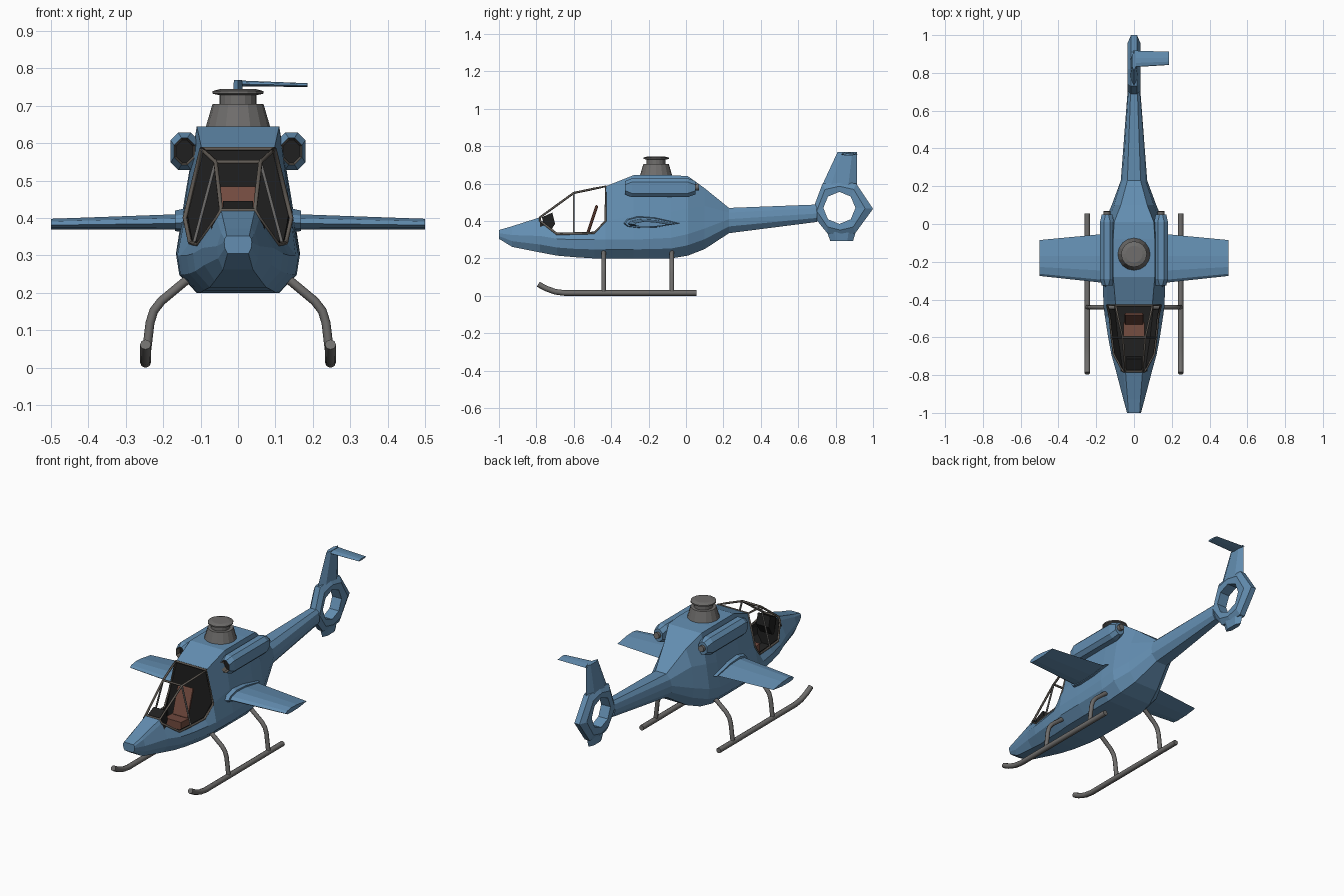
import bpy, bmesh, math
from mathutils import Vector

if "Cube" in bpy.data.objects:
    bpy.data.objects.remove(bpy.data.objects["Cube"])


def material(name, rgb):
    m = bpy.data.materials.new(name)
    m.use_nodes = True
    m.diffuse_color = (*rgb, 1)
    m.node_tree.nodes["Principled BSDF"].inputs["Base Color"].default_value = (*rgb, 1)
    return m


blue = material("blue paint", (0.125, 0.27, 0.44))
grey = material("grey metal", (0.16, 0.155, 0.15))
trim = material("window trim", (0.12, 0.105, 0.09))
black = material("black interior", (0.014, 0.014, 0.014))
brown = material("brown seat", (0.17, 0.07, 0.05))


def finish(name, bm, mats):
    bmesh.ops.recalc_face_normals(bm, faces=bm.faces)
    me = bpy.data.meshes.new(name)
    bm.to_mesh(me)
    bm.free()
    for m in mats:
        me.materials.append(m)
    ob = bpy.data.objects.new(name, me)
    bpy.context.collection.objects.link(ob)
    return ob


def loft_mesh(rings, loop=False, skip=lambda i, j: False):
    """Skin a row of equal rings; cap the ends unless the row is a loop."""
    bm = bmesh.new()
    vs = [[bm.verts.new(p) for p in ring] for ring in rings]
    n = len(vs[0])
    for i in range(len(vs) if loop else len(vs) - 1):
        a, b = vs[i], vs[(i + 1) % len(vs)]
        for j in range(n):
            if not skip(i, j):
                k = (j + 1) % n
                bm.faces.new((a[j], a[k], b[k], b[j]))
    if not loop:
        bm.faces.new(vs[0])
        bm.faces.new(vs[-1])
    return bm


def loft(name, rings, mat, **kw):
    return finish(name, loft_mesh(rings, **kw), [mat])


def tube(name, pts, r, mat, res=2, cyclic=False):
    cu = bpy.data.curves.new(name, "CURVE")
    cu.dimensions = "3D"
    cu.bevel_depth, cu.bevel_resolution, cu.use_fill_caps = r, res, True
    sp = cu.splines.new("POLY")
    sp.points.add(len(pts) - 1)
    for q, p in zip(sp.points, pts):
        q.co = (*p, 1)
    sp.use_cyclic_u = cyclic
    cu.materials.append(mat)
    ob = bpy.data.objects.new(name, cu)
    bpy.context.collection.objects.link(ob)
    bpy.ops.object.select_all(action="DESELECT")
    ob.select_set(True)
    bpy.context.view_layer.objects.active = ob
    bpy.ops.object.convert(target="MESH")
    return ob


# Fuselage stations: y, bottom z, bottom x, chine x, chine z, sill x, sill z, roof x, roof z
stations = [
    (-1, .305, .028, .037, .335, .036, .345, .03, .352),
    (-.93, .262, .04, .056, .325, .045, .36, .034, .372),
    (-.78, .232, .062, .095, .32, .057, .4, .045, .42),
    (-.69, .215, .075, .12, .305, .107, .33, .0525, .485),
    (-.6, .207, .09, .137, .3, .118, .332, .06, .55),
    (-.49, .2, .102, .154, .3, .128, .335, .085, .573),
    (-.43, .2, .108, .162, .3, .142, .4, .097, .585),
    (-.28, .2, .11, .165, .3, .143, .43, .11, .645),
    (-.08, .2, .11, .165, .31, .143, .45, .11, .645),
    (.01, .215, .1, .157, .33, .137, .47, .105, .64),
    (.1, .25, .075, .118, .36, .105, .48, .07, .575),
    (.23, .335, .035, .07, .41, .06, .445, .035, .47),
    (.7, .395, .018, .034, .44, .03, .47, .018, .488),
]


def section(row):
    y, zb, xb, xw, zw, xs, zs, xt, zt = row
    half = [(xb, zb), (xw * .95, zb + (zw - zb) * .48), (xw, zw), (xs, zs), (xt, zt)]
    return [Vector((x, y, z)) for x, z in half] + [Vector((-x, y, z)) for x, z in half[::-1]]


rings = [section(s) for s in stations]
FRONT, REAR, CROSS = 2, 6, 4
loft("fuselage", rings, blue, skip=lambda i, j: FRONT <= i < REAR and j in (3, 4, 5))

# Cockpit tub, rear bulkhead and window frame
cabin = rings[FRONT:REAR + 1]
inner = Vector((.95, 1, 1))
lift = Vector((0, 0, .008))
tub = [[(p + lift) * inner for p in (r[0], r[1], r[2], r[3], r[6], r[7], r[8], r[9])] for r in cabin]
loft("cockpit_tub", tub, black, skip=lambda i, j: j == 3 or i < 0)
# Remove the tub's front lid so only its floor, sides and rear wall remain
bm = bmesh.new()
bm.verts.ensure_lookup_table()
bulk = [bm.verts.new((p.x * .99, p.y + .004, p.z - .002)) for p in rings[REAR][2:8]]
bm.faces.new(bulk)
finish("rear_bulkhead", bm, [black])

sill_l, roof_l = [r[3] for r in cabin], [r[4] for r in cabin]
sill_r, roof_r = [r[6] for r in cabin], [r[5] for r in cabin]
for side, sill, roof in (("left", sill_l, roof_l), ("right", sill_r, roof_r)):
    tube(side + "_window_frame", sill + roof[::-1], .006, trim, 1, True)
    c = CROSS - FRONT
    tube(side + "_window_post", [roof[c], sill[c]], .005, grey, 1)
for label, k in (("base", 0), ("cross", CROSS - FRONT), ("roof", -1)):
    tube("windscreen_" + label + "_bar", [roof_l[k], roof_r[k]], .006, trim, 1)


def slab(name, outline, x, mat):
    """Plate with a y-z outline, thickened across x."""
    return loft(name, [[(s * x, y, z) for y, z in outline] for s in (-1, 1)], mat)


# Seat and instrument console
back = slab("seat_back", [(-.535, .33), (-.52, .325), (-.468, .48), (-.483, .488)], .05, brown)
bev = back.modifiers.new("rounded", "BEVEL")
bev.width, bev.segments = .008, 2
slab("seat_cushion", [(-.6, .29), (-.52, .29), (-.52, .33), (-.6, .335)], .055, brown)
slab("console", [(-.77, .42), (-.715, .445), (-.7, .385), (-.735, .33), (-.75, .33)], .04, black)

# Rotor mast
mast = [(.087, .64), (.068, .705), (.05, .705), (.05, .728), (.068, .732),
        (.068, .739), (.045, .745), (.03, .745)]
turn = [math.tau * k / 16 for k in range(16)]
loft("rotor_mast", [[(r * math.cos(a), -.16 + r * math.sin(a), z) for a in turn] for r, z in mast], grey)


def chamfered(cx, cz, w, h, y, cut=.02):
    pts = [(w, h - cut), (w - cut, h), (cut - w, h), (-w, h - cut)]
    pts += [(-x, -z) for x, z in pts]
    return [(cx + x, y, cz + z) for x, z in pts]


# Wing section as chord and height fractions
airfoil = [(0, 0), (.06, .35), (.25, .6), (.55, .5), (1, 0), (.6, -.35), (.25, -.4), (.06, -.28)]


def wing_ring(x, y0, y1, z, t):
    return [(x, y0 + (y1 - y0) * u, z + t * v) for u, v in airfoil]


for side, s in (("left", 1), ("right", -1)):
    # Engine pod with an inset dark intake
    pod = [chamfered(s * .143, .578, w, h, y) for w, h, y in
           ((.028, .036, -.325), (.037, .05, -.29), (.037, .05, .01), (.028, .036, .05))]
    bm = loft_mesh(pod)
    mouth = min(bm.faces, key=lambda f: f.calc_center_median().y)
    for width, depth, idx in ((.002, 0, 1), (.006, 0, 2)):
        mouth.material_index = idx - 1
        rim = bmesh.ops.inset_individual(bm, faces=[mouth], thickness=width)
        for f in rim["faces"]:
            f.material_index = idx - 1 if idx == 1 else 1
        mouth.material_index = idx
    for v in mouth.verts:
        v.co.y += .03
    finish(side + "_engine_pod", bm, [blue, trim, black])
    tube(side + "_exhaust", [(s * .143, .03, .578), (s * .143, .068, .582)], .018, grey)

    # Stub wing with root fairing
    loft(side + "_wing", [wing_ring(s * .13, -.315, -.05, .386, .042),
                          wing_ring(s * .5, -.275, -.085, .381, .028)], blue)
    loft(side + "_wing_fairing", [wing_ring(s * .12, -.345, -.02, .388, .07),
                                  wing_ring(s * .168, -.325, -.04, .387, .055)], blue)

    # Landing gear
    x = s * .247
    tube(side + "_skid", [(x, -.79, .062), (x, -.75, .04), (x, -.7, .022), (x, -.65, .015), (x, .055, .015)],
         .015, grey)
    for label, y in (("front", -.44), ("rear", -.075)):
        leg = [(.1, .245), (.14, .232), (.205, .178), (.225, .152), (.235, .12), (.247, .02)]
        tube(side + "_" + label + "_strut", [(s * px, y, z) for px, z in leg], .012, grey)

# Ducted tail ring
outer = [(1, .465), (.91, .6), (.82, .61), (.73, .6), (.67, .44), (.755, .335), (.83, .325), (.905, .335)]
hub = Vector((0, .82, .47))
duct = []
for k, (y, z) in enumerate(outer):
    a = math.tau * k / 8
    d = Vector((0, math.cos(a), math.sin(a)))
    edge = Vector((0, y, z))
    lip, mid = hub + d * .086, hub + d * .086 + (edge - hub - d * .086) * .55
    profile = [(lip, .03), (mid, .034), (edge, .016)]
    ring = [p + Vector((w, 0, 0)) for p, w in profile]
    duct.append(ring + [p - Vector((w, 0, 0)) for p, w in profile[::-1]])
loft("tail_duct", duct, blue, loop=True)


def fin_ring(z, y0, y1, w):
    m = (y1 - y0) * .25
    return [(0, y0, z), (w, y0 + m, z), (w, y1 - m, z), (0, y1, z), (-w, y1 - m, z), (-w, y0 + m, z)]


loft("upper_fin", [fin_ring(.585, .725, .915, .022), fin_ring(.768, .81, .915, .011)], blue)
loft("lower_fin", [fin_ring(.35, .75, .91, .024), fin_ring(.292, .772, .893, .014)], blue)
loft("tailplane", [wing_ring(-.005, .83, .918, .758, .016), wing_ring(.185, .842, .912, .754, .01)], blue)
